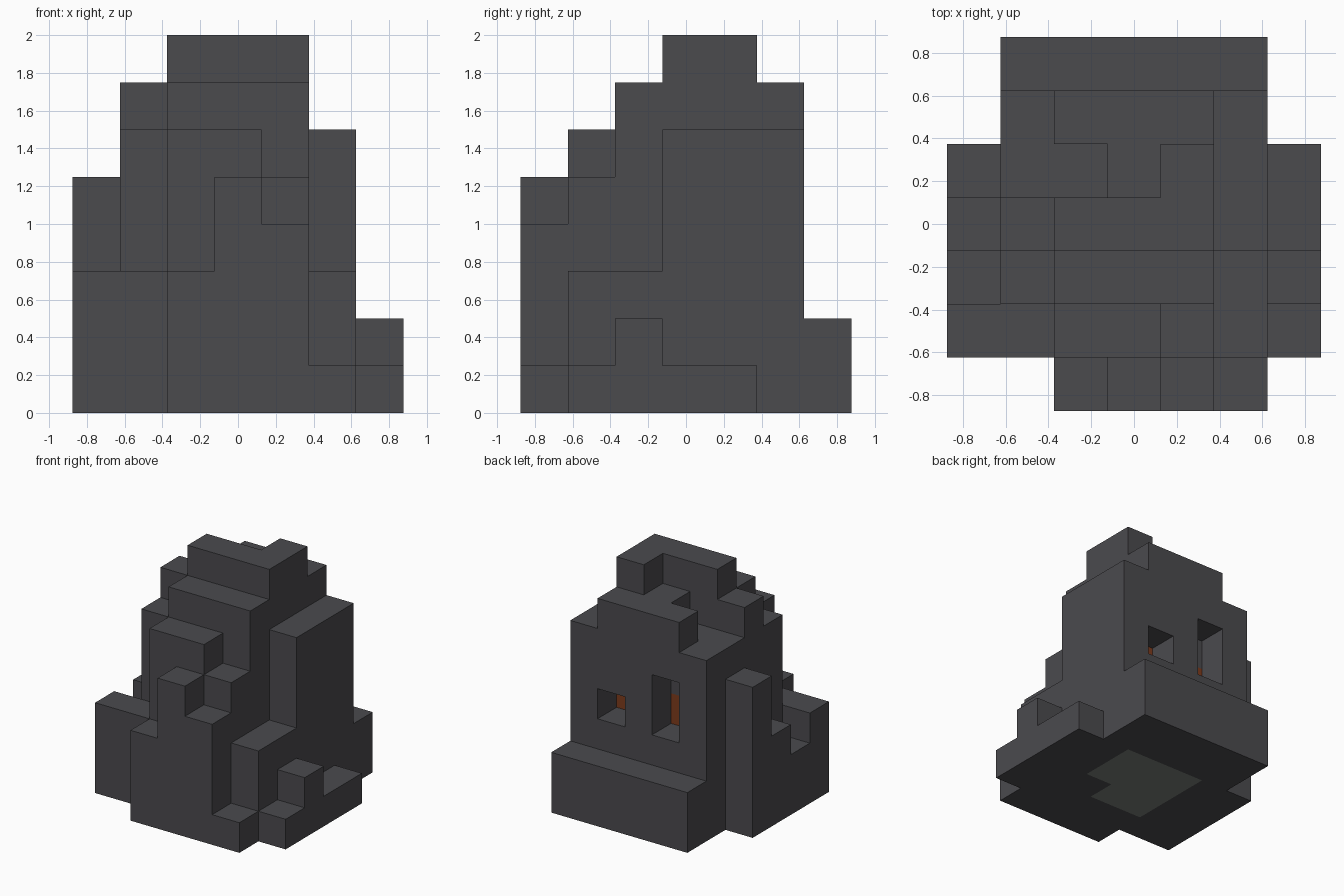
import bpy
import bmesh
from mathutils import Vector

cube = bpy.data.objects.get("Cube")
if cube:
    bpy.data.objects.remove(cube, do_unlink=True)

UNIT = 0.25

# Column heights in blocks, rows from front to back, columns from -x to +x
HEIGHTS = ["0035410",
           "3366531",
           "2677732",
           "3788861",
           "5667861",
           "0677760",
           "0222220"]


def material(name, colour):
    mat = bpy.data.materials.new(name)
    mat.use_nodes = True
    mat.diffuse_color = (*colour, 1)
    bsdf = next(n for n in mat.node_tree.nodes if n.type == "BSDF_PRINCIPLED")
    bsdf.inputs["Base Color"].default_value = (*colour, 1)
    return mat


stone = material("dark_stone", (0.070, 0.069, 0.076))
ember = material("ember_orange", (0.21, 0.044, 0.012))
pale = material("pale_stone", (0.19, 0.21, 0.19))

# Solid blocks from the column heights
blocks = {(x, y, z)
          for y, row in enumerate(HEIGHTS)
          for x, height in enumerate(row)
          for z in range(int(height))}

# Two eye sockets sunk one block into the back wall
blocks -= {(4, 5, 3), (2, 5, 3), (2, 5, 4)}


def face_material(block, normal):
    x, y, z = block
    # Glowing back wall of each socket
    if normal.y > 0 and y == 4 and z == 3 and x in (2, 4):
        return 1
    # Pale patch under the base
    if normal.z < 0 and x in (2, 3, 4) and y in (2, 3, 4) and (x, y) != (4, 2):
        return 2
    return 0


# Boulder shell: one quad for every exposed block side
bm = bmesh.new()
verts = {}


def corner(point):
    key = tuple(round(c * 2) for c in point)
    if key not in verts:
        size = len(HEIGHTS) / 2
        verts[key] = bm.verts.new((Vector(point) - Vector((size, size, 0))) * UNIT)
    return verts[key]


for block in sorted(blocks):
    centre = Vector(block) + Vector((0.5, 0.5, 0.5))
    for axis in range(3):
        for sign in (-1, 1):
            normal = Vector((0, 0, 0))
            normal[axis] = sign
            if tuple(int(c) for c in Vector(block) + normal) in blocks:
                continue
            u = Vector((0, 0, 0))
            u[(axis + 1) % 3] = 0.5
            v = normal.cross(u)
            middle = centre + normal / 2
            loop = (middle - u - v, middle + u - v, middle + u + v, middle - u + v)
            face = bm.faces.new([corner(p) for p in loop])
            face.material_index = face_material(block, normal)

mesh = bpy.data.meshes.new("boulder")
bm.to_mesh(mesh)
bm.free()
for mat in (stone, ember, pale):
    mesh.materials.append(mat)
boulder = bpy.data.objects.new("boulder", mesh)
bpy.context.collection.objects.link(boulder)
